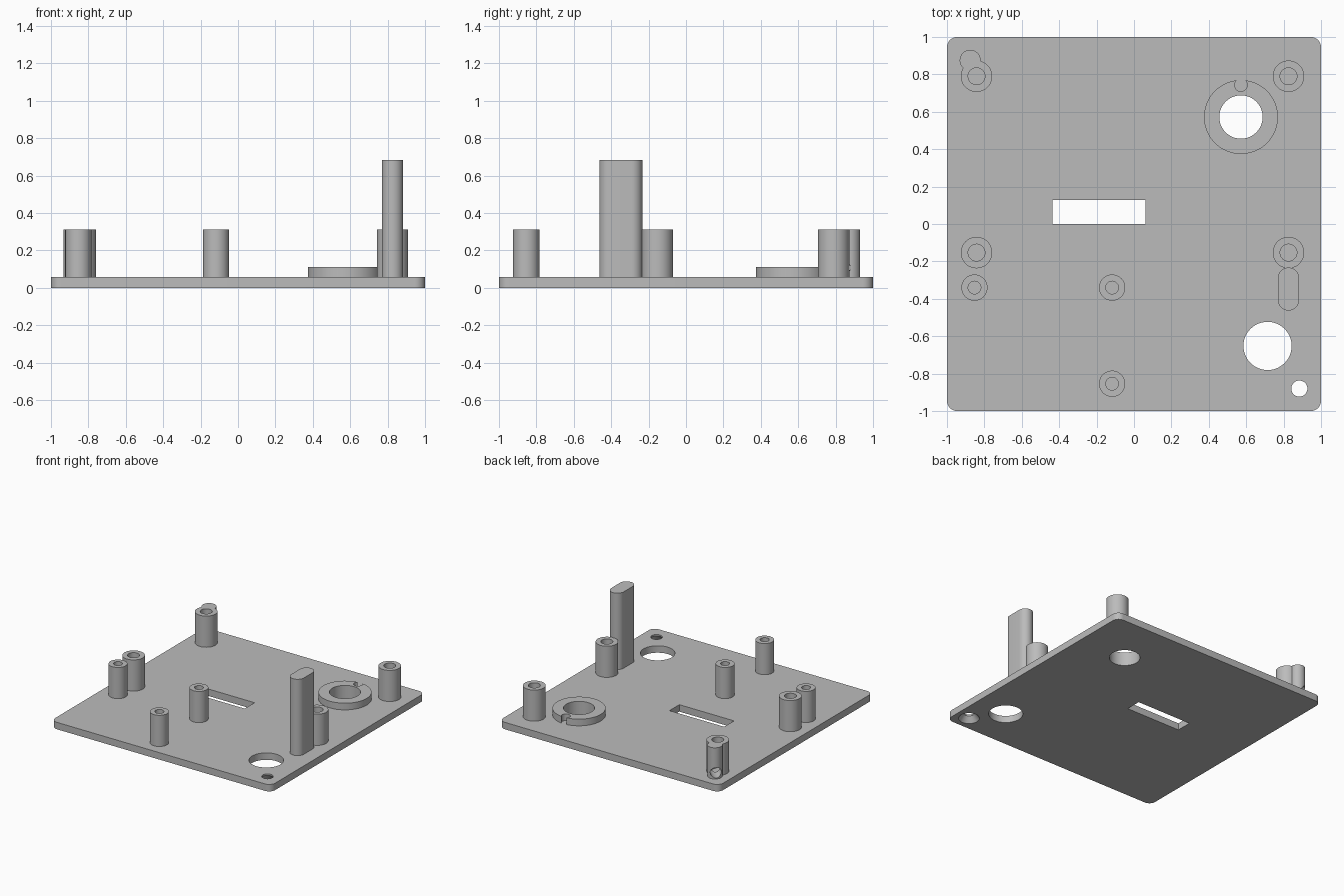
import bpy, bmesh, math

if "Cube" in bpy.data.objects:
    bpy.data.objects.remove(bpy.data.objects["Cube"])

PLATE_TOP, POST_TOP, RING_TOP, TALL_TOP = 0.057, 0.313, 0.112, 0.684

grey = bpy.data.materials.new("plain_grey")
grey.use_nodes = True
grey.diffuse_color = (0.5, 0.5, 0.5, 1)
grey.node_tree.nodes["Principled BSDF"].inputs["Base Color"].default_value = (0.5, 0.5, 0.5, 1)


def prism(name, outline, z0, z1, bottom_scale=1.0):
    """Upright solid from an outline; bottom_scale flares the lower end about the origin."""
    bm = bmesh.new()
    low = [bm.verts.new((x * bottom_scale, y * bottom_scale, z0)) for x, y in outline]
    high = [bm.verts.new((x, y, z1)) for x, y in outline]
    bm.faces.new(low[::-1])
    bm.faces.new(high)
    n = len(outline)
    for i in range(n):
        j = (i + 1) % n
        bm.faces.new((low[i], low[j], high[j], high[i]))
    mesh = bpy.data.meshes.new(name)
    bm.to_mesh(mesh)
    bm.free()
    mesh.materials.append(grey)
    obj = bpy.data.objects.new(name, mesh)
    bpy.context.collection.objects.link(obj)
    return obj


def rounded(hx, hy, r, steps=12):
    """Outline of a rectangle with round corners; hx = hy = r gives a circle."""
    pts = []
    for k, (sx, sy) in enumerate(((1, 1), (-1, 1), (-1, -1), (1, -1))):
        for i in range(steps + 1):
            a = (k + i / steps) * math.pi / 2
            p = (sx * (hx - r) + r * math.cos(a), sy * (hy - r) + r * math.sin(a))
            if not pts or math.dist(p, pts[-1]) > 1e-5:
                pts.append(p)
    if math.dist(pts[0], pts[-1]) < 1e-5:
        pts.pop()
    return pts


def cylinder(name, x, y, r, z0, z1, bottom_scale=1.0):
    obj = prism(name, rounded(r, r, r), z0, z1, bottom_scale)
    obj.location = (x, y, 0)
    return obj


def combine(obj, other, operation):
    mod = obj.modifiers.new(operation.lower(), 'BOOLEAN')
    mod.operation = operation
    mod.solver = 'EXACT'
    mod.object = other
    other.hide_render = True
    bpy.context.view_layer.update()
    bpy.context.view_layer.objects.active = obj
    bpy.ops.object.modifier_apply(modifier=mod.name)
    bpy.data.objects.remove(other)


def cut(obj, cutter):
    combine(obj, cutter, 'DIFFERENCE')


# Base plate with its openings
plate = prism("base_plate", rounded(1, 1, 0.055), 0, PLATE_TOP)
slot = prism("slot_cutter", [(-0.436, 0), (0.061, 0), (0.061, 0.128), (-0.436, 0.128)], -0.1, 0.2)
cut(plate, slot)
cut(plate, cylinder("large_hole_cutter", 0.714, -0.652, 0.129, -0.1, 0.2))
cut(plate, cylinder("ring_hole_cutter", 0.572, 0.572, 0.116, -0.1, 0.2))
cut(plate, cylinder("small_hole_cutter", 0.884, -0.88, 0.043, -0.1, 0.2))
cut(plate, cylinder("countersink_cutter", 0.884, -0.88, 0.043, -0.001, 0.045, 1.85))
parts = [plate]

# Raised ring with a locating notch
ring = cylinder("raised_ring", 0.572, 0.572, 0.198, PLATE_TOP, RING_TOP)
cut(ring, cylinder("ring_bore_cutter", 0.572, 0.572, 0.116, 0, 0.2))
cut(ring, cylinder("notch_cutter", 0.572, 0.743, 0.034, 0, 0.2))
parts.append(ring)


def post(name, x, y, r, bore, side_column=False):
    obj = cylinder(name, x, y, r, PLATE_TOP, POST_TOP)
    if side_column:
        # Slim column merged into the post, with a diagonal cross hole
        combine(obj, cylinder("side_column", -0.876, 0.875, 0.056, PLATE_TOP, POST_TOP), 'UNION')
        hole = cylinder("cross_hole_cutter", 0, 0, 0.042, 0, 0.2)
        hole.rotation_euler = (math.pi / 2, 0, math.pi / 4 + math.pi)
        hole.location = (-0.84, 0.84, 0.107)
        hole.rotation_euler.z = math.pi / 4
        hole.location = (-0.96, 0.96, 0.107)
        # Cutter axis runs inward from the plate corner
        hole.rotation_euler = (math.pi / 2, 0, math.pi / 4)
        cut(obj, hole)
    cut(obj, cylinder("bore_cutter", x, y, bore, PLATE_TOP + 0.001, 0.5))
    parts.append(obj)


# Wide posts on a rectangle, then the narrow ones
for side, x in (("right", -0.842), ("left", 0.826)):
    for place, y in (("back", 0.79), ("middle", -0.153)):
        post(f"wide_post_{place}_{side}", x, y, 0.084, 0.045, (side, place) == ("right", "back"))
for i, (x, y) in enumerate(((-0.853, -0.34), (-0.117, -0.34), (-0.117, -0.854))):
    post(f"narrow_post_{i + 1}", x, y, 0.07, 0.034)

# Tall rounded blade
blade = prism("tall_blade", rounded(0.057, 0.115, 0.057), PLATE_TOP, TALL_TOP)
blade.location = (0.826, -0.348, 0)
parts.append(blade)

bpy.ops.object.select_all(action='DESELECT')
for obj in parts:
    obj.select_set(True)
bpy.context.view_layer.objects.active = plate
bpy.ops.object.shade_smooth_by_angle(angle=math.radians(30))
